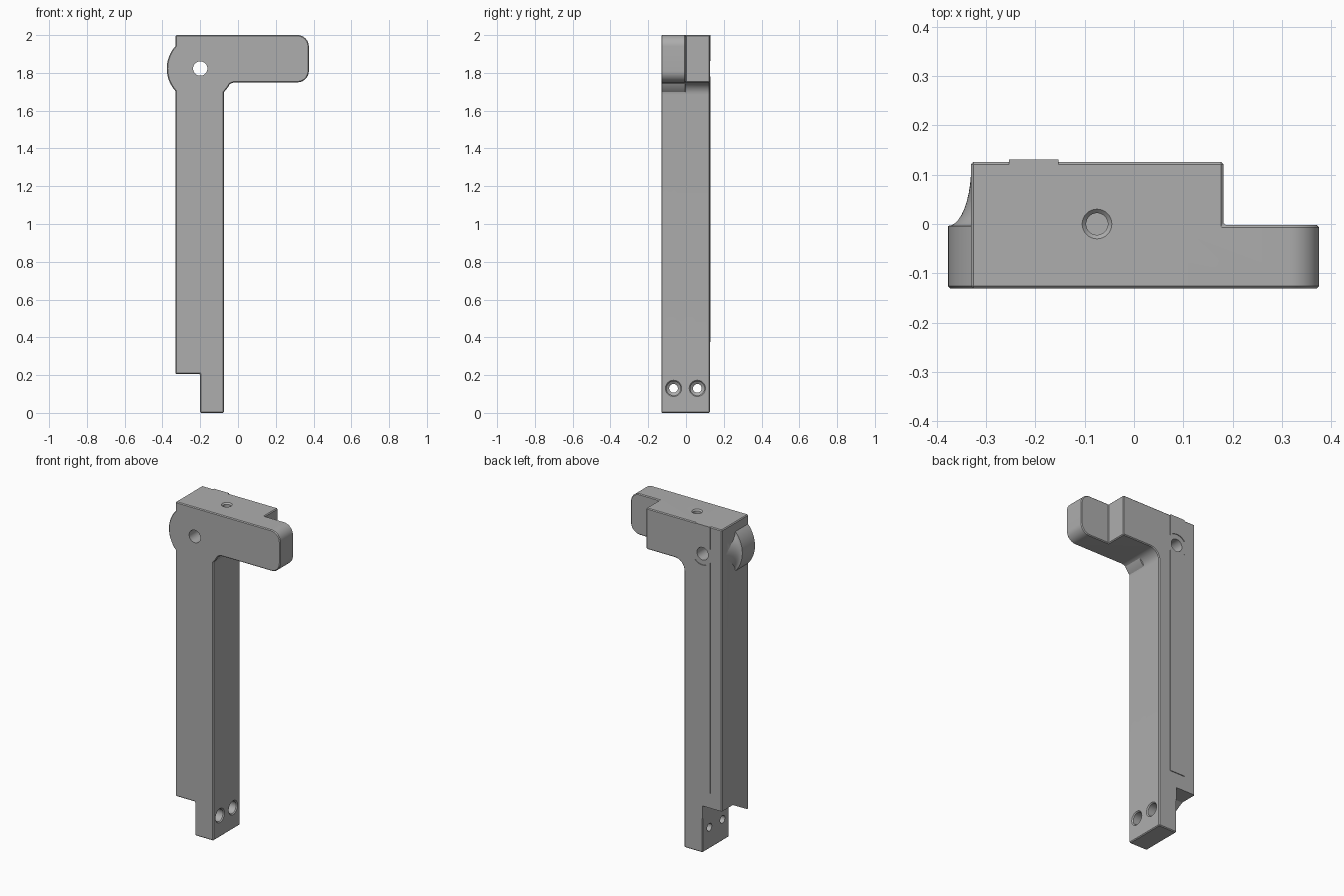
import bpy, bmesh
from math import cos, sin, pi, radians
from mathutils import Matrix, Vector

if "Cube" in bpy.data.objects:
    bpy.data.objects.remove(bpy.data.objects["Cube"], do_unlink=True)

metal = bpy.data.materials.new("grey_metal")
metal.use_nodes = True
metal.diffuse_color = (0.42, 0.42, 0.42, 1)
metal.node_tree.nodes["Principled BSDF"].inputs["Base Color"].default_value = metal.diffuse_color

FRONT, BACK, PAD = -0.131, 0.126, 0.131
PIVOT_X, PIVOT_Z = -0.2, 1.823
AXES = {"x": Vector((1, 0, 0)), "y": Vector((0, 1, 0)), "z": Vector((0, 0, 1))}


def finish(name, bm):
    bmesh.ops.recalc_face_normals(bm, faces=bm.faces)
    mesh = bpy.data.meshes.new(name)
    bm.to_mesh(mesh)
    bm.free()
    mesh.materials.append(metal)
    obj = bpy.data.objects.new(name, mesh)
    bpy.context.collection.objects.link(obj)
    return obj


def prism(name, points, offset):
    """Extrude a flat outline of 3D points along an offset."""
    bm = bmesh.new()
    face = bm.faces.new([bm.verts.new(p) for p in points])
    new = bmesh.ops.extrude_face_region(bm, geom=[face])["geom"]
    bmesh.ops.translate(bm, vec=offset, verts=[v for v in new if isinstance(v, bmesh.types.BMVert)])
    return finish(name, bm)


def box(name, low, high):
    bm = bmesh.new()
    size = Vector(high) - Vector(low)
    bmesh.ops.create_cube(bm, size=1, matrix=Matrix.Translation(Vector(low) + size / 2)
                          @ Matrix.Diagonal((*size, 1)))
    return finish(name, bm)


def turned(name, profile, origin, axis, steps=64):
    """Closed solid turned about an axis; the profile lists (radius, distance)."""
    bm = bmesh.new()
    turn = AXES["z"].rotation_difference(AXES[axis]).to_matrix()
    rings = [[bm.verts.new(Vector(origin) + turn @ Vector(
        (r * cos(2 * pi * i / steps), r * sin(2 * pi * i / steps), d)))
        for i in range(steps)] for r, d in profile]
    for a, b in zip(rings, rings[1:]):
        for i in range(steps):
            j = (i + 1) % steps
            bm.faces.new((a[i], a[j], b[j], b[i]))
    bm.faces.new(rings[0])
    bm.faces.new(rings[-1])
    return finish(name, bm)


def apply(obj, mod):
    bpy.context.view_layer.objects.active = obj
    bpy.ops.object.modifier_apply(modifier=mod.name)


def combine(obj, tool, operation="DIFFERENCE"):
    mod = obj.modifiers.new("combine", "BOOLEAN")
    mod.operation, mod.object, mod.solver = operation, tool, "EXACT"
    apply(obj, mod)
    bpy.data.objects.remove(tool, do_unlink=True)


def corner(cx, cz, r, start, end, steps=10):
    angles = [radians(start + (end - start) * i / steps) for i in range(steps + 1)]
    return [(cx + r * cos(a), cz + r * sin(a)) for a in angles]


# Column, arm and lower tongue as one outline
outline = [(-0.33, 2), (-0.33, 0.205), (-0.2, 0.205), (-0.2, 0), (-0.075, 0)]
outline += corner(-0.01, 1.685, 0.065, 180, 90)
outline += corner(0.315, 1.81, 0.06, -90, 0) + corner(0.315, 1.94, 0.06, 0, 90)
body = prism("lever_body", [(x, FRONT, z) for x, z in outline], (0, BACK - FRONT, 0))

# Thin arm tip and chamfered edges
combine(body, box("tip_cutter", (0.181, -0.002, 1.6), (0.6, 0.3, 2.2)))
bevel = body.modifiers.new("chamfer", "BEVEL")
bevel.width, bevel.segments = 0.005, 1
bevel.limit_method, bevel.angle_limit = "ANGLE", radians(40)
apply(body, bevel)

# Sloped underside behind the tongue
slope = [(-0.131, 0.2), (0.02, 0.285), (0.2, 0.285), (0.2, 0.1), (-0.131, 0.1)]
combine(body, prism("slope_cutter", [(-0.5, y, z) for y, z in slope], (0.3, 0, 0)))

# Pivot boss with a concave flare towards the back
flare = [(0.172, FRONT), (0.177, FRONT + 0.005), (0.177, -0.004)]
flare += [(0.177 - 0.047 * sin(a), 0.116 - 0.12 * cos(a))
          for a in [radians(9 * i) for i in range(1, 11)]]
combine(body, turned("pivot_boss", flare, (PIVOT_X, 0, PIVOT_Z), "y", 96), "UNION")

# Raised strip on the back, interrupted around the pivot
strip = box("back_strip", (-0.253, BACK - 0.01, 0.375), (-0.153, PAD, 2))
combine(strip, turned("strip_gap", [(0.067, -0.1), (0.067, 0.1)], (PIVOT_X, BACK, PIVOT_Z), "y"))
combine(body, strip, "UNION")

# Pivot hole
combine(body, turned("pivot_hole", [(0.038, -0.3), (0.038, 0.3)], (PIVOT_X, 0, PIVOT_Z), "y"))

# Countersunk blind hole in the top
combine(body, turned("top_hole", [(0.022, -0.15), (0.022, -0.008), (0.031, 0.001), (0.031, 0.1)],
                     (-0.075, 0, 2), "z"))

# Pair of counterbored screw holes through the tongue
for y in (-0.066, 0.06):
    combine(body, turned("screw_hole", [(0.023, -0.3), (0.023, -0.065), (0.037, -0.055),
                                        (0.037, -0.006), (0.043, 0), (0.043, 0.1)],
                         (-0.075, y, 0.13), "x", 48))

bpy.ops.object.select_all(action="DESELECT")
body.select_set(True)
bpy.context.view_layer.objects.active = body
bpy.ops.object.shade_smooth_by_angle(angle=radians(25))
